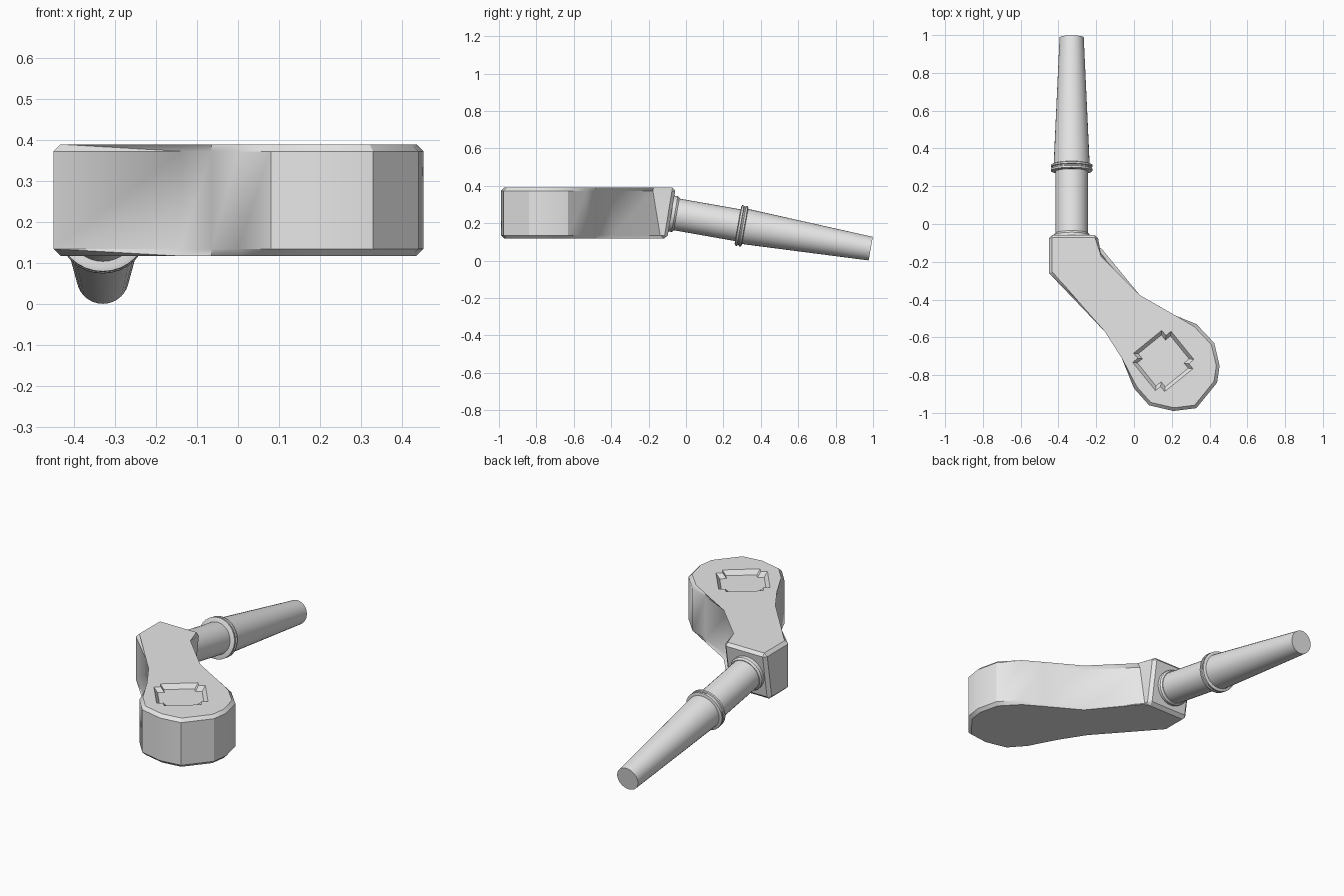
import bpy, bmesh
from math import radians, cos, sin, pi
from mathutils import Matrix, Vector

cube = bpy.data.objects.get("Cube")
if cube:
    bpy.data.objects.remove(cube, do_unlink=True)

grey = bpy.data.materials.new("plain grey")
grey.use_nodes = True
grey.diffuse_color = (0.8, 0.8, 0.8, 1)
grey.node_tree.nodes["Principled BSDF"].inputs["Base Color"].default_value = (0.8, 0.8, 0.8, 1)


def make_object(name, bm):
    bmesh.ops.recalc_face_normals(bm, faces=bm.faces[:])
    mesh = bpy.data.meshes.new(name)
    bm.to_mesh(mesh)
    bm.free()
    mesh.materials.append(grey)
    obj = bpy.data.objects.new(name, mesh)
    bpy.context.collection.objects.link(obj)
    return obj


def select_only(obj):
    bpy.ops.object.select_all(action='DESELECT')
    obj.select_set(True)
    bpy.context.view_layer.objects.active = obj


def smooth(obj):
    select_only(obj)
    bpy.ops.object.shade_smooth_by_angle(angle=radians(30))


# Cranked arm: outline extruded upward, rear end leaning with the shaft
BOTTOM, TOP = 0.118, 0.39
outline = [(-0.45, -0.055), (-0.45, -0.26), (-0.14, -0.56), (-0.065, -0.71),
           (0.0, -0.87), (0.08, -0.96), (0.21, -0.99), (0.33, -0.975),
           (0.44, -0.84), (0.453, -0.75), (0.425, -0.63), (0.33, -0.53),
           (0.22, -0.485), (0.02, -0.39), (-0.19, -0.18), (-0.19, -0.055)]
low_outline = list(outline)
low_outline[0] = (-0.45, -0.1)
low_outline[-1] = (-0.19, -0.1)
low_outline[-2] = (-0.19, -0.135)   # lower inner corner sits further back

bm = bmesh.new()
low = [bm.verts.new((x, y, BOTTOM)) for x, y in low_outline]
high = [bm.verts.new((x, y, TOP)) for x, y in outline]
caps = [bm.faces.new(low), bm.faces.new(high)]
count = len(low)
walls = [bm.faces.new((low[i], low[(i + 1) % count], high[(i + 1) % count], high[i]))
         for i in range(count)]
rims = {e for face in caps + [walls[-1]] for e in face.edges}
bmesh.ops.bevel(bm, geom=list(rims), offset=0.017, segments=1,
                affect='EDGES', clamp_overlap=True)
arm = make_object("cranked_arm", bm)

# Shallow square recess on the arm's wide end
bm = bmesh.new()
bmesh.ops.create_cone(bm, cap_ends=True, segments=4, radius1=0.16, radius2=0.22,
                      depth=0.06, matrix=Matrix.Translation((0.155, -0.725, TOP + 0.005))
                      @ Matrix.Rotation(radians(-6), 4, 'Z'))
corners = [e for e in bm.edges if abs(e.verts[0].co.z - e.verts[1].co.z) > 0.01]
bmesh.ops.bevel(bm, geom=corners, offset=0.03, segments=2, affect='EDGES')
cutter = make_object("recess_cutter", bm)
cutter.hide_render = True
cut = arm.modifiers.new("recess", 'BOOLEAN')
cut.operation = 'DIFFERENCE'
cut.solver = 'EXACT'
cut.object = cutter
select_only(arm)
bpy.ops.object.modifier_apply(modifier=cut.name)
bpy.data.objects.remove(cutter, do_unlink=True)
smooth(arm)

# Round parts turned about one axis that dips toward the rear
AXIS = Matrix.Translation((-0.33, -0.08, 0.252)) @ Matrix.Rotation(radians(-100), 4, 'X')


def turned(name, profile, sides=32):
    bm = bmesh.new()
    rings = []
    for radius, along in profile:
        rings.append([bm.verts.new((radius * cos(2 * pi * k / sides),
                                    radius * sin(2 * pi * k / sides), along))
                      for k in range(sides)])
    for a, b in zip(rings, rings[1:]):
        for k in range(sides):
            n = (k + 1) % sides
            bm.faces.new((a[k], a[n], b[n], b[k]))
    bm.faces.new(rings[0])
    bm.faces.new(rings[-1])
    bm.transform(AXIS)
    obj = make_object(name, bm)
    smooth(obj)
    return obj


turned("shaft_collar", [(0.097, -0.01), (0.097, 0.02), (0.09, 0.03)])
turned("shaft", [(0.086, -0.01), (0.086, 0.38)])
turned("grip_ring", [(0.1, 0.363), (0.11, 0.367), (0.11, 0.377), (0.105, 0.38),
                     (0.105, 0.386), (0.11, 0.389), (0.11, 0.398), (0.1, 0.402)])
turned("tapered_grip", [(0.096, 0.38), (0.094, 0.43), (0.064, 1.084)])
